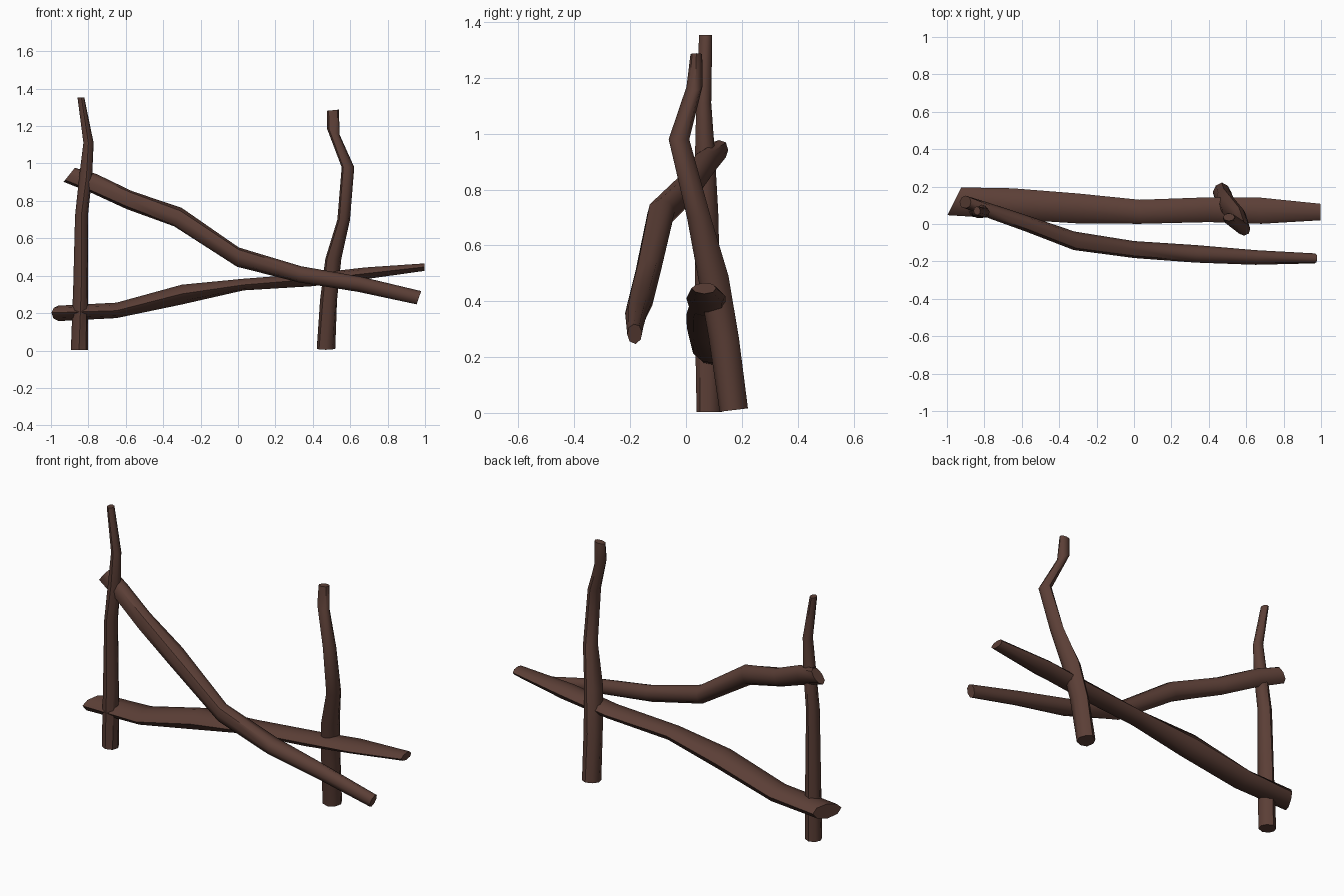
import bpy, bmesh, math, random

random.seed(4)
SIDES = 8

wood = bpy.data.materials.new("dark brown wood")
wood.diffuse_color = (0.105, 0.049, 0.037, 1)


def log(name, rings, upright):
    """Skin a gnarled log through rings of (x, y, z, half_a, half_b, lean_a, lean_b).
    Upright rings lie in x/y, lying rings in y/z; lean tilts a ring along the log."""
    bm = bmesh.new()
    groove = [random.uniform(0.86, 1.03) for _ in range(SIDES)]
    loops = []
    for i, (x, y, z, a, b, la, lb) in enumerate(rings):
        loop = []
        for k in range(SIDES):
            t = 2 * math.pi * (k + 0.15 * (i % 2)) / SIDES
            r = groove[k] * random.uniform(0.97, 1.04)
            u, v = a * r * math.cos(t), b * r * math.sin(t)
            w = la * u + lb * v
            co = (x + u, y + v, z + w) if upright else (x + w, y + u, z + v)
            loop.append(bm.verts.new(co))
        loops.append(loop)
    for p, q in zip(loops, loops[1:]):
        for k in range(SIDES):
            n = (k + 1) % SIDES
            bm.faces.new((p[k], p[n], q[n], q[k]))
    bm.faces.new(loops[0])
    bm.faces.new(loops[-1])
    bmesh.ops.recalc_face_normals(bm, faces=bm.faces)
    me = bpy.data.meshes.new(name)
    bm.to_mesh(me)
    bm.free()
    me.materials.append(wood)
    ob = bpy.data.objects.new(name, me)
    bpy.context.collection.objects.link(ob)
    bpy.ops.object.select_all(action='DESELECT')
    ob.select_set(True)
    bpy.context.view_layer.objects.active = ob
    bpy.ops.object.shade_smooth_by_angle(angle=math.radians(50))
    return ob


# Upright posts
log("left_post", [
    (-0.85, 0.085, 0.003, 0.051, 0.047, 0, 0),
    (-0.843, 0.08, 0.35, 0.044, 0.047, 0, 0),
    (-0.838, 0.075, 0.72, 0.038, 0.043, 0, 0),
    (-0.815, 0.07, 0.93, 0.038, 0.036, 0, 0),
    (-0.80, 0.065, 1.11, 0.031, 0.027, 0, 0),
    (-0.84, 0.072, 1.353, 0.021, 0.024, 0, 0)], True)

log("right_post", [
    (0.47, 0.17, 0.01, 0.052, 0.055, 0, 0.12),
    (0.485, 0.135, 0.27, 0.049, 0.058, 0, 0),
    (0.51, 0.095, 0.49, 0.047, 0.057, 0, 0),
    (0.565, 0.045, 0.70, 0.037, 0.046, 0, 0),
    (0.588, -0.026, 0.98, 0.037, 0.038, 0, 0),
    (0.51, 0.03, 1.17, 0.037, 0.032, -0.5, 0),
    (0.508, 0.037, 1.285, 0.034, 0.022, 0.1, 0)], True)

# Fallen rail, leaning from the left post down to the front right
log("diagonal_rail", [
    (-0.90, 0.118, 0.942, 0.038, 0.041, 0, 0.8),
    (-0.77, 0.07, 0.897, 0.044, 0.052, 0, 0.3),
    (-0.58, 0.005, 0.808, 0.048, 0.052, 0, 0.3),
    (-0.32, -0.09, 0.716, 0.054, 0.053, 0, 0.4),
    (0.0, -0.137, 0.503, 0.049, 0.053, 0, 0.1),
    (0.33, -0.16, 0.412, 0.051, 0.046, 0, 0.2),
    (0.65, -0.178, 0.357, 0.043, 0.042, 0, 0.2),
    (0.968, -0.184, 0.285, 0.029, 0.037, 0, 0.35)], False)

# Lower rail between the posts
log("lower_rail", [
    (-0.96, 0.122, 0.202, 0.080, 0.043, 0.5, 0),
    (-0.65, 0.108, 0.218, 0.088, 0.043, 0, 0),
    (-0.30, 0.085, 0.303, 0.085, 0.055, 0, 0),
    (0.03, 0.065, 0.355, 0.067, 0.034, 0, 0),
    (0.40, 0.078, 0.381, 0.070, 0.036, 0, 0),
    (0.68, 0.072, 0.415, 0.074, 0.034, 0, 0),
    (0.998, 0.065, 0.447, 0.046, 0.021, 0, 0)], False)
